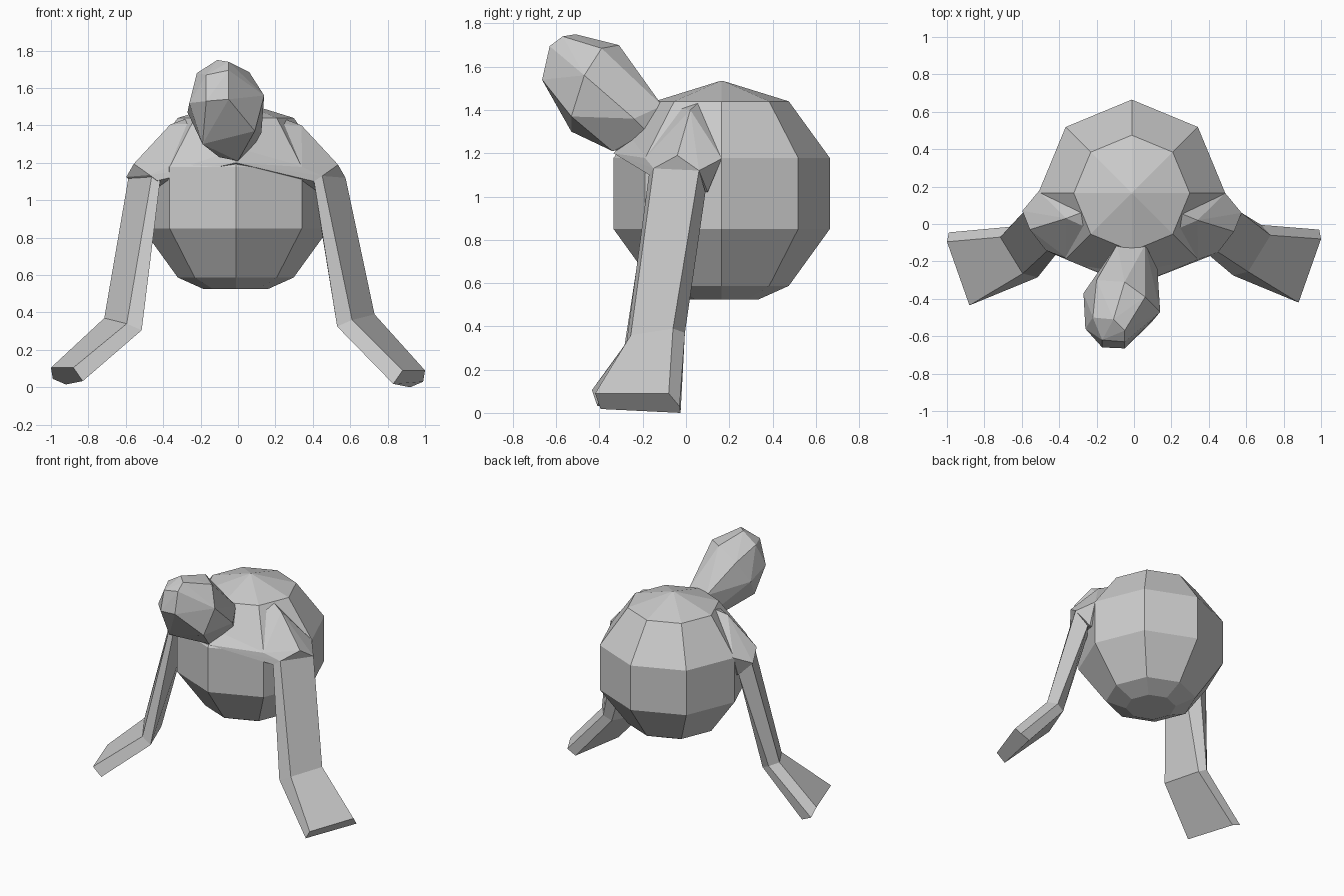
import bpy, bmesh, math
from mathutils import Vector


def finish(name, bm):
    bmesh.ops.recalc_face_normals(bm, faces=bm.faces)
    mesh = bpy.data.meshes.new(name)
    bm.to_mesh(mesh)
    bm.free()
    ob = bpy.data.objects.new(name, mesh)
    bpy.context.collection.objects.link(ob)
    return ob


def loft(name, rings):
    """Skin a list of equal-length rings and cap both ends."""
    bm = bmesh.new()
    vs = [[bm.verts.new(p) for p in r] for r in rings]
    n = len(vs[0])
    for a, b in zip(vs, vs[1:]):
        for i in range(n):
            j = (i + 1) % n
            bm.faces.new((a[i], a[j], b[j], b[i]))
    bm.faces.new(vs[0])
    bm.faces.new(vs[-1])
    return finish(name, bm)


def hull(name, points):
    """Faceted convex lump around a few corner points."""
    bm = bmesh.new()
    for p in points:
        bm.verts.new(p)
    res = bmesh.ops.convex_hull(bm, input=bm.verts)
    loose = [v for v in bm.verts if not v.link_faces]
    bmesh.ops.delete(bm, geom=loose, context='VERTS')
    return finish(name, bm)


def mirror(points, offset):
    return [Vector((-x, y, z)) + Vector(offset) for x, y, z in points]


# Round eight-sided body, turned from a profile (radius, height)
CX, CY = -0.012, 0.165
profile = [(0.004, 1.535), (0.31, 1.44), (0.5, 1.178), (0.5, 0.85), (0.31, 0.587), (0.172, 0.525)]
loft("body", [[(CX + r * math.cos(k * math.pi / 4), CY + r * math.sin(k * math.pi / 4), z)
               for k in range(8)] for r, z in profile])

# Shoulder yoke blending the body top into both arms
shoulder = [(0.34, 0.02, 1.40), (0.535, -0.04, 1.19), (0.575, 0.06, 1.12), (0.45, -0.15, 1.13),
            (0.488, 0.165, 1.175), (0.342, -0.189, 1.178), (0.41, -0.17, 1.10), (0.48, 0.10, 1.02)]
middle = [(CX, CY, 1.533), (-0.01, -0.13, 1.42), (-0.01, -0.335, 1.20)]
hull("shoulders", shoulder + mirror(shoulder, (-0.022, 0.01, 0.005)) + middle)

# Arms: shoulder, wrist and hand-end cross-sections
top = [(0.45, -0.15, 1.13), (0.575, 0.06, 1.12), (0.49, 0.09, 1.02), (0.42, 0.0, 1.0), (0.405, -0.17, 1.11)]
wrist = [(0.61, -0.255, 0.36), (0.73, -0.06, 0.39), (0.68, -0.005, 0.37), (0.62, -0.02, 0.34), (0.53, -0.275, 0.325)]
end = [(0.88, -0.42, 0.09), (1.0, -0.08, 0.09), (0.99, -0.03, 0.03), (0.92, -0.025, 0.0), (0.83, -0.395, 0.018)]
loft("right_arm", [top, wrist, end])
loft("left_arm", [mirror(top, (-0.01, 0.01, 0.005)),
                  mirror(wrist, (0.015, -0.01, -0.02)),
                  mirror(end, (0, -0.015, 0.015))])

# Faceted head with neck, leaning forward and tilted to one side
neck = [(-0.09, -0.11, 1.42), (0.06, -0.11, 1.42), (0.09, -0.18, 1.30), (-0.12, -0.19, 1.30), (0.0, -0.19, 1.24)]
crown = [(-0.20, -0.30, 1.62), (-0.05, -0.31, 1.70), (0.06, -0.39, 1.685), (-0.22, -0.50, 1.68),
         (-0.11, -0.51, 1.75), (-0.05, -0.57, 1.74)]
face = [(-0.17, -0.62, 1.67), (-0.05, -0.63, 1.695), (-0.05, -0.665, 1.54), (-0.17, -0.66, 1.53)]
jaw = [(0.14, -0.47, 1.56), (0.125, -0.24, 1.36), (0.09, -0.53, 1.37), (0.0, -0.34, 1.21),
       (-0.10, -0.34, 1.23), (-0.19, -0.53, 1.30), (-0.27, -0.37, 1.47), (-0.26, -0.56, 1.52)]
hull("head", neck + crown + face + jaw)
